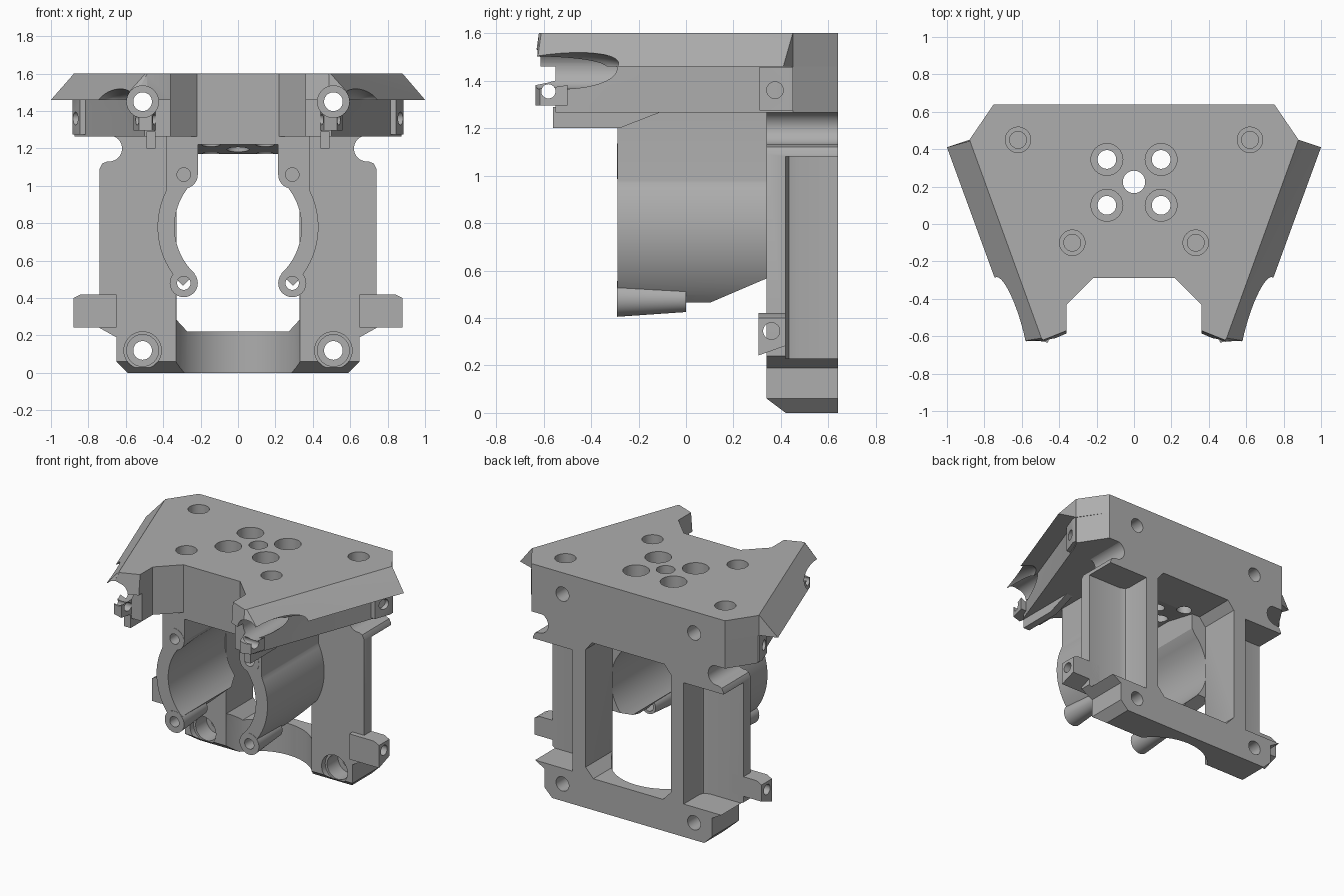
import bpy, bmesh, math

cube = bpy.data.objects.get("Cube")
if cube:
    bpy.data.objects.remove(cube, do_unlink=True)

grey = bpy.data.materials.new("plain grey")
grey.use_nodes = True
grey.diffuse_color = (0.42, 0.42, 0.42, 1)
grey.node_tree.nodes["Principled BSDF"].inputs["Base Color"].default_value = (0.42, 0.42, 0.42, 1)
parts = []


def loft(name, start, end):
    """Closed solid between two outlines with equal point counts."""
    bm = bmesh.new()
    a = [bm.verts.new(p) for p in start]
    b = [bm.verts.new(p) for p in end]
    bm.faces.new(a[::-1])
    bm.faces.new(b)
    for i in range(len(a)):
        j = (i + 1) % len(a)
        bm.faces.new((a[i], a[j], b[j], b[i]))
    bmesh.ops.recalc_face_normals(bm, faces=bm.faces[:])
    mesh = bpy.data.meshes.new(name)
    bm.to_mesh(mesh)
    bm.free()
    mesh.materials.append(grey)
    ob = bpy.data.objects.new(name, mesh)
    bpy.context.collection.objects.link(ob)
    return ob


def place(axis, p, d):
    u, v = p
    return {"x": (d, u, v), "y": (u, d, v), "z": (u, v, d)}[axis]


def prism(name, pts, axis, a, b):
    return loft(name, [place(axis, p, a) for p in pts], [place(axis, p, b) for p in pts])


def arc(c, r, a0, a1, n=24):
    angles = [math.radians(a0 + (a1 - a0) * i / n) for i in range(n + 1)]
    return [(c[0] + r * math.cos(t), c[1] + r * math.sin(t)) for t in angles]


def rod(name, axis, c, r0, a, b, r1=None, n=40):
    ends = []
    for r, d in ((r0, a), (r0 if r1 is None else r1, b)):
        ends.append([place(axis, p, d) for p in arc(c, r, 0, 360, n)[:-1]])
    return loft(name, *ends)


def mirrored(pts):
    return pts + [(-x, y) for x, y in reversed(pts)]


def side(pts, s):
    return [(s * x, y) for x, y in pts]


def box(name, x, y, z):
    return prism(name, [(x[0], y[0]), (x[1], y[0]), (x[1], y[1]), (x[0], y[1])], "z", *z)


def carve(ob, cutters):
    for c in cutters:
        m = ob.modifiers.new("cut", "BOOLEAN")
        m.operation, m.solver, m.object = "DIFFERENCE", "EXACT", c
        c.hide_render = True
    bpy.context.view_layer.update()
    dg = bpy.context.evaluated_depsgraph_get()
    mesh = bpy.data.meshes.new_from_object(ob.evaluated_get(dg))
    ob.modifiers.clear()
    ob.data = mesh
    parts.append(ob)


# Shared cutters: vertical holes in the top
top_holes = [rod("cut", "z", (0, 0.225), 0.06, 1.0, 1.7)]
for x in (-0.145, 0.145):
    for y in (0.1, 0.345):
        top_holes += [rod("cut", "z", (x, y), 0.05, 1.0, 1.7),
                      rod("cut", "z", (x, y), 0.085, 1.48, 1.7)]
for s in (-1, 1):
    for x, y in ((0.62, 0.45), (0.33, -0.1)):
        top_holes += [rod("cut", "z", (s * x, y), 0.068, 1.5, 1.7),
                      rod("cut", "z", (s * x, y), 0.045, 1.35, 1.7)]

# Long screw passages and the scoops where they leave the side walls
passages = []
for s in (-1, 1):
    passages += [rod("cut", "y", (s * 0.51, 1.45), 0.05, -0.8, 0.8),
                 rod("cut", "y", (s * 0.51, 1.45), 0.085, -0.8, 0.34)]
    bpy.ops.mesh.primitive_uv_sphere_add(segments=48, ring_count=24, location=(s * 0.68, -0.63, 1.45))
    scoop = bpy.context.object
    scoop.scale = (0.13, 0.4, 0.085)
    passages.append(scoop)

# Top plate with sloping wings
inner = [(0.36, -0.43), (0.22, -0.29)]
wing_low = [(0.75, 0.64), (0.88, 0.45), (1.0, 0.41), (0.62, -0.63), (0.49, -0.64), (0.36, -0.585)] + inner
wing_top = [(0.75, 0.64), (0.88, 0.45), (0.877, 0.444), (0.495, -0.61), (0.485, -0.62), (0.36, -0.57)] + inner
plate = loft("top_plate", [(x, y, 1.46) for x, y in mirrored(wing_low)],
             [(x, y, 1.6) for x, y in mirrored(wing_top)])
carve(plate, top_holes + passages)

# Solid body under the plate
body = prism("upper_body", mirrored([(0.75, 0.64), (0.875, 0.45), (0.84, 0.38), (0.5, -0.55),
                                     (0.36, -0.55)] + inner), "z", 1.265, 1.46)
carve(body, top_holes + passages)

# Back frame with window, side pockets, notches and screw holes
half = [(0.59, 0), (0.65, 0.06), (0.65, 0.19), (0.74, 0.24), (0.74, 1.09), (0.725, 1.12), (0.70, 1.13)]
half += arc((0.69, 1.2), 0.07, 270, 90, 16) + [(0.69, 1.28)]
frame = prism("back_frame", mirrored(half), "y", 0.34, 0.64)
window = mirrored([(0.27, 0.22), (0.33, 0.285), (0.33, 1.11), (0.28, 1.17)])
cuts = [prism("cut", window, "y", 0.2, 0.8),
        rod("cut", "z", (0, 0.2), 0.36, -0.1, 0.5, n=72),
        prism("cut", [(0.3, 0.1), (0.34, 0.06), (0.42, 0), (0.42, -0.1), (0.3, -0.1)], "x", -1, 1)]
pocket = [(0.43, 0.47), (0.44, 0.435), (0.48, 0.42), (1, 0.42), (1, 0.8), (0.43, 0.8)]
for s in (-1, 1):
    cuts += [prism("cut", side(pocket, s), "z", 0.23, 1.08),
             rod("cut", "y", (s * 0.51, 0.12), 0.05, 0.2, 0.8),
             rod("cut", "y", (s * 0.51, 0.12), 0.085, 0.2, 0.5),
             rod("cut", "y", (s * 0.51, 0.12), 0.1, 0.2, 0.38)]
carve(frame, cuts + top_holes)

# Sloped ceiling above the motor opening
ceiling = prism("opening_ceiling", [(-0.29, 1.27), (-0.29, 1.22), (0.1, 1.22), (0.34, 1.17), (0.34, 1.27)],
                "x", -0.215, 0.215)
carve(ceiling, top_holes)

# Motor cradle: two curved shells with screw bosses
axis = (0, 0.78)
shell = arc(axis, 0.34, -47, 45) + [(0.215, 1.06), (0.215, 1.27), (0.385, 1.27), (0.385, 0.98)]
shell += arc(axis, 0.43, 26, -47)
slant = prism("cut", [(-0.05, 0.4), (0.5, 0.635), (0.5, 0.2), (-0.05, 0.2)], "x", -1, 1)
for s in (-1, 1):
    name = "left" if s > 0 else "right"
    screws = [rod("cut", "y", (s * 0.29, z), 0.036, -0.4, 0.0) for z in (0.48, 1.06)]
    carve(prism(name + "_cradle_shell", side(shell, s), "y", -0.288, 0.345), screws + [slant])
    for level, z in (("lower", 0.48), ("upper", 1.06)):
        boss = rod(f"{name}_{level}_boss", "y", (s * 0.29, z), 0.075, -0.29, 0.0, 0.055)
        carve(boss, screws + [slant])

    # Lower side tab
    tab = [(0.65, 0.19), (0.74, 0.24), (0.88, 0.24), (0.88, 0.4), (0.84, 0.42), (0.65, 0.42)]
    hole = rod("cut", "x", (0.36, 0.345), 0.035, -1, 1)
    trim = prism("cut", [(0.2, 0.2), (0.2, 0.33), (0.3, 0.24), (0.44, 0.29), (0.44, 0.1)], "x", -1, 1)
    low = prism(name + "_lower_tab", side(tab, s), "y", 0.305, 0.42)
    carve(low, [hole, trim])

    # Rear upper tab under the wing
    tab = [(0.79, 0.45), (0.885, 0.45), (0.885, 0.42), (0.845, 0.31), (0.79, 0.31)]
    hole = rod("cut", "x", (0.375, 1.36), 0.035, -1, 1)
    carve(prism(name + "_rear_tab", side(tab, s), "z", 1.275, 1.458), [hole])

    # Front upper tab and the rib below it
    tab = [(0.43, -0.5), (0.46, -0.635), (0.53, -0.615), (0.56, -0.5)]
    hole = rod("cut", "x", (-0.58, 1.355), 0.03, -1, 1)
    carve(prism(name + "_front_tab", side(tab, s), "z", 1.295, 1.43), [hole] + passages)
    rib = prism(name + "_front_rib", [(-0.56, 1.29), (-0.56, 1.2), (-0.28, 1.2), (-0.1, 1.27), (-0.1, 1.29)],
                "x", s * 0.44, s * 0.49)
    parts.append(rib)

# Drop the cutters and smooth the round surfaces
for ob in [o for o in bpy.data.objects if o.hide_render and o not in parts]:
    bpy.data.objects.remove(ob, do_unlink=True)
bpy.ops.object.select_all(action="DESELECT")
for ob in parts:
    ob.data.materials.clear()
    ob.data.materials.append(grey)
    ob.data.polygons.foreach_set("material_index", [0] * len(ob.data.polygons))
    ob.select_set(True)
bpy.context.view_layer.objects.active = parts[0]
bpy.ops.object.shade_smooth_by_angle(angle=math.radians(30))
